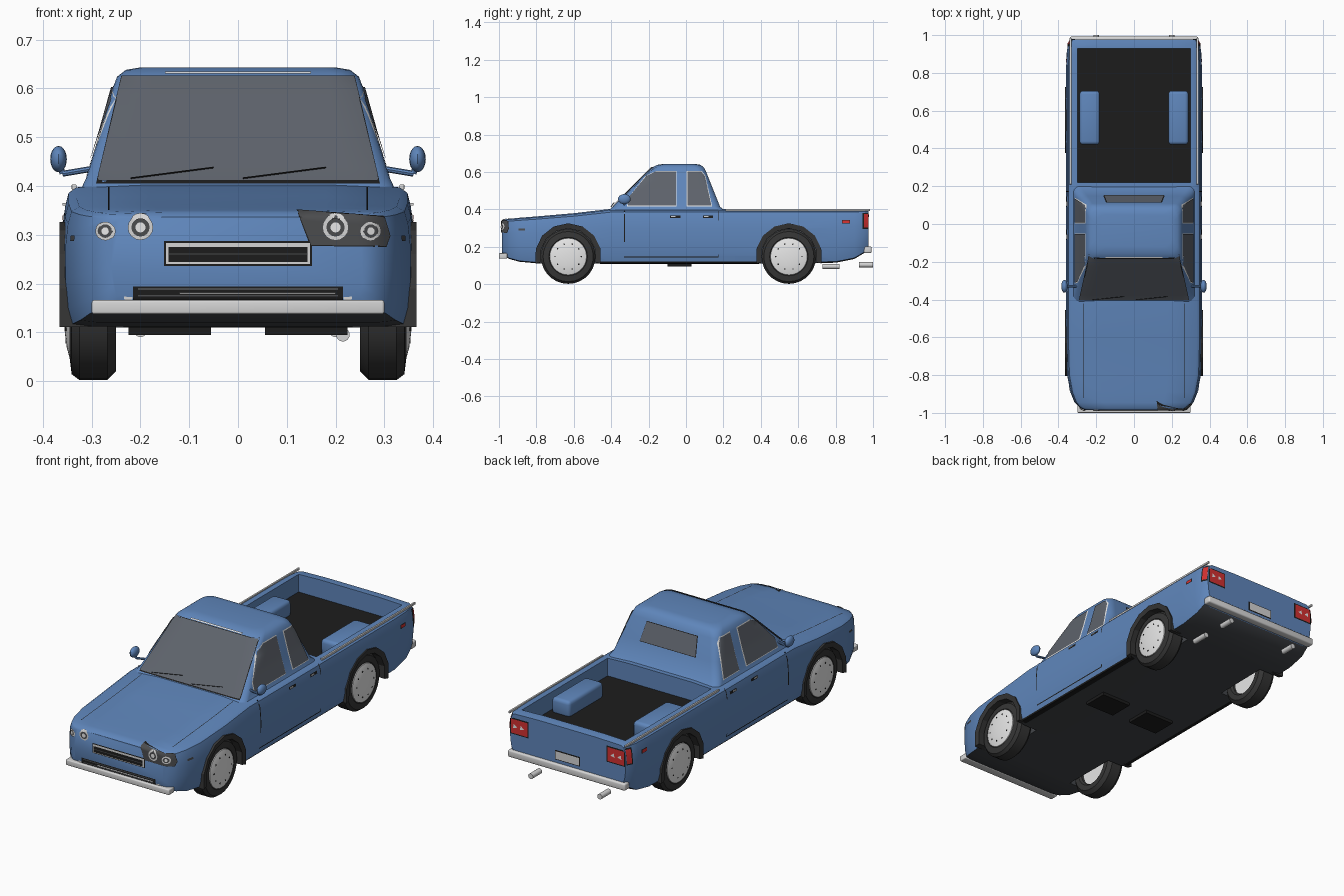
import bpy, bmesh, math
from mathutils import Vector, Matrix
from mathutils.bvhtree import BVHTree

if "Cube" in bpy.data.objects:
    bpy.data.objects.remove(bpy.data.objects["Cube"])


def material(name, r, g, b, rough=0.5):
    m = bpy.data.materials.new(name)
    m.use_nodes = True
    m.diffuse_color = (r, g, b, 1)
    node = m.node_tree.nodes["Principled BSDF"]
    node.inputs["Base Color"].default_value = (r, g, b, 1)
    node.inputs["Roughness"].default_value = rough
    return m


BLUE = material("body blue", .115, .24, .5)
BLACK = material("black trim", .012, .012, .012)
RUBBER = material("dark rubber", .036, .036, .036)
UNDER = material("underbody grey", .055, .06, .068)
GLASS = material("smoked glass", .113, .126, .15)
SILVER = material("silver", .66, .66, .66)
WHITE = material("pale trim", .8, .8, .8)
RED = material("tail red", .65, .03, .03)
LAMP = material("lamp grey", .07, .072, .076)


def finish(name, bm, *mats, angle=35):
    bmesh.ops.recalc_face_normals(bm, faces=bm.faces)
    me = bpy.data.meshes.new(name)
    bm.to_mesh(me)
    bm.free()
    for m in mats:
        me.materials.append(m)
    me.shade_smooth()
    me.set_sharp_from_angle(angle=math.radians(angle))
    ob = bpy.data.objects.new(name, me)
    bpy.context.collection.objects.link(ob)
    return ob


def loft(name, rings, *mats, caps=True, angle=35):
    bm = bmesh.new()
    rows = [[bm.verts.new(p) for p in ring] for ring in rings]
    n = len(rows[0])
    for a, b in zip(rows, rows[1:]):
        for i in range(n):
            j = (i + 1) % n
            bm.faces.new((a[i], a[j], b[j], b[i]))
    if caps:
        bm.faces.new(rows[0])
        bm.faces.new(rows[-1])
    return finish(name, bm, *mats, angle=angle)


def box(name, lo, hi, mat, bevel=0):
    lo, hi = Vector(lo), Vector(hi)
    bm = bmesh.new()
    bmesh.ops.create_cube(bm, size=1, matrix=Matrix.Translation((lo + hi) / 2) @ Matrix.Diagonal((*(hi - lo), 1)))
    if bevel:
        bmesh.ops.bevel(bm, geom=bm.edges[:], offset=bevel, segments=3, profile=.5, affect='EDGES')
    return finish(name, bm, mat)


def rod(name, a, b, r, mat, sides=16):
    a, b = Vector(a), Vector(b)
    bm = bmesh.new()
    turn = (b - a).to_track_quat('Z', 'Y').to_matrix().to_4x4()
    bmesh.ops.create_cone(bm, cap_ends=True, segments=sides, radius1=r, radius2=r, depth=(b - a).length,
                          matrix=Matrix.Translation((a + b) / 2) @ turn)
    return finish(name, bm, mat)


def circle_x(x, y, z, r, n=28):
    return [(x, y + r * math.cos(2 * math.pi * i / n), z + r * math.sin(2 * math.pi * i / n)) for i in range(n)]


# lower body: lofted along its length from one normalised half section
HALF = [(.85, 0), (.96, .02), (.985, .15), (1, .4), (1, .65), (.985, .85), (.965, .95), (.92, .99), (.5, 1.01)]
SECTION = HALF + [(-u, v) for u, v in reversed(HALF)]
STATIONS = [(-.985, .26, .172, .335), (-.975, .285, .15, .344), (-.945, .315, .135, .348), (-.89, .337, .12, .353),
            (-.8, .354, .112, .36), (-.6, .36, .11, .377), (-.4, .36, .11, .4), (0, .36, .11, .4), (.4, .36, .11, .4),
            (.8, .36, .115, .4), (.9, .357, .135, .4), (.95, .35, .165, .4), (.977, .335, .2, .395)]
body = loft("body", [[(u * w, y, lo + v * (hi - lo)) for u, v in SECTION] for y, w, lo, hi in STATIONS], BLUE)

# wheel wells and shallow cargo bed cut out of the body
AXLES = {"front": -.63, "rear": .55}
WZ = .148
cutters = [box("bed_cutter", (-.3, .22, .306), (.3, .93, .7), BLUE)]
for y in AXLES.values():
    for s in (-1, 1):
        cutters.append(rod("well_cutter", (s * .235, y, WZ), (s * .5, y, WZ), .155, BLUE, 24))
for c in cutters:
    c.hide_render = True
    mod = body.modifiers.new("cut", 'BOOLEAN')
    mod.operation, mod.solver, mod.object = 'DIFFERENCE', 'EXACT', c
cut = bpy.data.meshes.new_from_object(body.evaluated_get(bpy.context.evaluated_depsgraph_get()))
body.modifiers.clear()
body.data = cut
for c in cutters:
    bpy.data.objects.remove(c)
cut.materials.clear()
for m in (BLUE, UNDER, BLACK):
    cut.materials.append(m)
for p in cut.polygons:
    c, n = p.center, p.normal
    p.material_index = 0
    in_well = any(math.hypot(c.y - y, c.z - WZ) < .16 for y in AXLES.values())
    if n.z < -.7 and c.z < .2 or in_well and .23 < abs(c.x) and (abs(n.x) < .3 or abs(c.x) < .3):
        p.material_index = 1
    elif n.z > .7 and c.z < .32 and c.y > .2:
        p.material_index = 2
cut.shade_smooth()
cut.set_sharp_from_angle(angle=math.radians(35))


# cab: rounded rectangles stacked upward
def rounded(z, y0, y1, w, r):
    pts = []
    for cx, cy, start in ((w - r, y1 - r, 0), (r - w, y1 - r, 90), (r - w, y0 + r, 180), (w - r, y0 + r, 270)):
        for k in range(6):
            a = math.radians(start + 18 * k)
            pts.append((cx + r * math.cos(a), cy + r * math.sin(a), z))
    return pts


LEVELS = [(.385, -.425, .215, .326, .03), (.415, -.39, .182, .312, .04), (.5, -.305, .148, .285, .04),
          (.6, -.205, .108, .257, .04), (.624, -.18, .096, .248, .045), (.638, -.155, .078, .23, .05),
          (.643, -.12, .05, .2, .05)]
cab = loft("cab", [rounded(*lv) for lv in LEVELS], BLUE, angle=40)


def tree_of(ob):
    me = ob.data
    return BVHTree.FromPolygons([v.co for v in me.vertices], [p.vertices[:] for p in me.polygons])


TB, TC = tree_of(body), tree_of(cab)
VIEWS = {"front": (lambda a, b: (a, -2, b), (0, 1, 0)), "back": (lambda a, b: (a, 2, b), (0, -1, 0)),
         "left": (lambda a, b: (2, a, b), (-1, 0, 0)), "right": (lambda a, b: (-2, a, b), (1, 0, 0)),
         "top": (lambda a, b: (a, b, 2), (0, 0, -1))}


# thin plate laid on a surface, following its curvature
def plate(name, pts, view, tree, mat, lift=.003, cuts=4):
    place, ray = VIEWS[view]
    bm = bmesh.new()
    bm.faces.new([bm.verts.new(place(*p)) for p in pts])
    bmesh.ops.triangulate(bm, faces=bm.faces[:])
    bmesh.ops.subdivide_edges(bm, edges=bm.edges[:], cuts=cuts, use_grid_fill=True)
    for v in bm.verts[:]:
        hit, normal, _, _ = tree.ray_cast(v.co, Vector(ray))
        if hit is None:
            bm.verts.remove(v)
        else:
            v.co = hit + (normal if normal.dot(Vector(ray)) < 0 else -normal) * lift
    ob = finish(name, bm, mat)
    if ob.data.polygons and sum(p.normal.dot(Vector(ray)) for p in ob.data.polygons) > 0:
        ob.data.flip_normals()
    return ob


def rect(a0, b0, a1, b1):
    return [(a0, b0), (a1, b0), (a1, b1), (a0, b1)]


def disc(a, b, r, n=16):
    return [(a + r * math.cos(2 * math.pi * i / n), b + r * math.sin(2 * math.pi * i / n)) for i in range(n)]


def grow(pts, d):
    cx, cy = (sum(p[k] for p in pts) / len(pts) for k in (0, 1))
    return [(x + math.copysign(d, x - cx), y + math.copysign(d, y - cy)) for x, y in pts]


# windscreen and rear window
shield = [(-.288, .407), (.288, .407), (.236, .622), (-.236, .622)]
plate("windscreen_seal", grow(shield, .003), "front", TC, BLACK, .001, 16)
plate("windscreen", shield, "front", TC, GLASS, .006, 16)
plate("windscreen_top_strip", rect(-.15, .625, .15, .629), "front", TC, WHITE, .006)
back_glass = [(-.16, .5), (.16, .5), (.145, .59), (-.145, .59)]
plate("rear_window_seal", grow(back_glass, .003), "back", TC, BLACK, .002)
plate("rear_window", back_glass, "back", TC, GLASS, .005)
for x in (-.22, .01):
    rod("wiper", (x, -.402, .416), (x + .17, -.384, .438), .0015, BLACK, 6)

# side windows, door seams, handles and markers
door_glass = [(-.31, .42), (-.055, .42), (-.055, .6), (-.165, .6), (-.21, .575), (-.305, .465)]
quarter_glass = [(.008, .42), (.135, .42), (.12, .48), (.098, .575), (.08, .6), (.008, .6)]
for side, s in (("left", 1), ("right", -1)):
    for label, shape in (("door_window", door_glass), ("quarter_window", quarter_glass)):
        plate(f"{side}_{label}_trim", grow(shape, .005), side, TC, WHITE, .001, 8)
        plate(f"{side}_{label}", grow(shape, .001), side, TC, GLASS, .004, 8)
    for r in ((-.332, .225, -.326, .39), (-.332, .143, .175, .148), (.17, .143, .175, .16), (.17, .34, .175, .39)):
        plate(f"{side}_door_seam", rect(*r), side, TB, BLACK)
    plate(f"{side}_sill", rect(-.46, .112, .39, .121), side, TB, BLACK)
    for y in (-.085, .09):
        plate(f"{side}_handle_recess", rect(y, .355, y + .055, .368), side, TB, BLACK)
        box(f"{side}_handle", (s * .355 - .005, y + .005, .36), (s * .355 + .005, y + .03, .365), SILVER)
    plate(f"{side}_rear_marker_edge", rect(.833, .324, .877, .344), side, TB, BLACK, .002)
    plate(f"{side}_rear_marker", rect(.837, .327, .873, .341), side, TB, RED, .004)
    plate(f"{side}_front_marker", rect(-.895, .287, -.86, .298), side, TB, LAMP)
    plate(f"{side}_tail_lamp_wrap_edge", rect(.943, .295, .974, .381), side, TB, BLACK, .002)
    plate(f"{side}_tail_lamp_wrap", rect(.95, .302, .974, .374), side, TB, RED, .004)
    plate(f"{side}_hood_seam", rect(s * .265 - .0015, -.92, s * .265 + .0015, -.42), "top", TB, BLACK, .002)
    box(f"{side}_bed_rail", (s * .336 - .005, .21, .392), (s * .336 + .005, .985, .403), SILVER, .002)

    # door mirror on a short arm
    rod(f"{side}_mirror_arm", (s * .3, -.33, .435), (s * .36, -.33, .425), .006, BLUE, 8)
    rod(f"{side}_mirror_stem", (s * .36, -.33, .425), (s * .366, -.33, .45), .006, BLUE, 8)
    bm = bmesh.new()
    bmesh.ops.create_uvsphere(bm, u_segments=16, v_segments=10, radius=1,
                              matrix=Matrix.Translation((s * .368, -.33, .455)) @ Matrix.Diagonal((.017, .034, .027, 1)))
    finish(f"{side}_mirror", bm, BLUE)

    # headlamps
    surround = [(.15, .279), (.302, .277), (.31, .3), (.298, .336), (.122, .349)]
    plate(f"{side}_headlamp_edge", grow(surround, .002), "front", TB, BLACK, .001, 10)
    plate(f"{side}_headlamp", surround, "front", TB, LAMP, .003, 10)
    for x, z, r in ((.2, .315, .026), (.27, .307, .019)):
        for k, m in ((1, SILVER), (.72, LAMP), (.4, WHITE)):
            plate(f"{side}_headlamp_ring", disc(s * x, z, r * k), "front", TB, m, .008 - k * .003, 2)
    rod(f"{side}_fog_lamp", (s * .225, -.985, .172), (s * .225, -.95, .172), .009, SILVER)

    # tail lamp with a reversing lens
    plate(f"{side}_tail_lamp_edge", rect(s * .226, .287, s * .331, .372), "back", TB, BLACK, .002)
    plate(f"{side}_tail_lamp", rect(s * .232, .293, s * .328, .366), "back", TB, RED, .004)
    for x in (.25, .29):
        plate(f"{side}_reverse_lens", [(s * x, .328), (s * (x + .024), .32), (s * (x + .02), .343)],
              "back", TB, WHITE, .006)
    rod(f"{side}_tail_pipe", (s * .2, .925, .104), (s * .2, 1, .104), .014, SILVER)
    box(f"{side}_bed_wheel_box", (s * .235 - .053, .42, .295), (s * .235 + .053, .705, .383), BLUE, .018)
    box(f"{side}_floor_panel", (s * .14 - .085, -.1, .094), (s * .14 + .085, .03, .112), BLACK)

    # wheels and angular arch flares
    for end, y in AXLES.items():
        def ring(x, r):
            return circle_x(s * x, y, WZ, r)
        loft(f"{end}_{side}_tyre", [ring(*p) for p in ((.262, .09), (.25, .1), (.25, .128), (.268, .146), (.325, .146),
                                                      (.341, .134), (.345, .103), (.335, .09))], RUBBER, caps=False)
        loft(f"{end}_{side}_hub", [ring(*p) for p in ((.275, .092), (.336, .1), (.346, .098), (.351, .08), (.355, .05),
                                                     (.357, .02))], WHITE)
        for k in range(10):
            a = math.tau * k / 10
            py, pz = y + .07 * math.cos(a), WZ + .07 * math.sin(a)
            rod(f"{end}_{side}_hub_hole", (s * .34, py, pz), (s * .3535, py, pz), .004, BLACK, 8)
        arcs = []
        for k in range(9):
            a = math.radians(-12 + 204 * k / 8)
            arcs.append([(s * x, y + r * math.cos(a), WZ + r * math.sin(a))
                         for x, r in ((.3, .15), (.362, .15), (.366, .178), (.3, .178))])
        loft(f"{end}_{side}_arch", arcs, RUBBER, angle=20)

# grille, lower intake and front bumper
plate("grille_edge", rect(-.152, .236, .152, .287), "front", TB, BLACK, .002)
plate("grille_frame", rect(-.148, .24, .148, .283), "front", TB, SILVER, .004)
plate("grille", rect(-.142, .244, .142, .275), "front", TB, BLACK, .007)
plate("grille_bar", rect(-.142, .259, .142, .262), "front", TB, LAMP, .009)
plate("lower_intake", rect(-.215, .167, .215, .194), "front", TB, BLACK, .003, 8)
for z in (.172, .187):
    plate("intake_slat", rect(-.205, z, .205, z + .004), "front", TB, LAMP, .006, 8)
plate("intake_bar", rect(-.12, .178, .2, .182), "front", TB, SILVER, .007, 8)
box("front_bumper", (-.3, -1, .137), (.3, -.955, .166), SILVER, .005)

# tailgate plate, rear bumper and silencer
plate("number_plate_frame", rect(-.073, .22, .073, .27), "back", TB, BLACK, .003)
plate("number_plate", rect(-.068, .225, .068, .265), "back", TB, SILVER, .006)
box("rear_bumper", (-.34, .95, .166), (.34, .992, .203), SILVER, .008)
rod("silencer", (.215, .73, .095), (.215, .82, .095), .014, SILVER)
